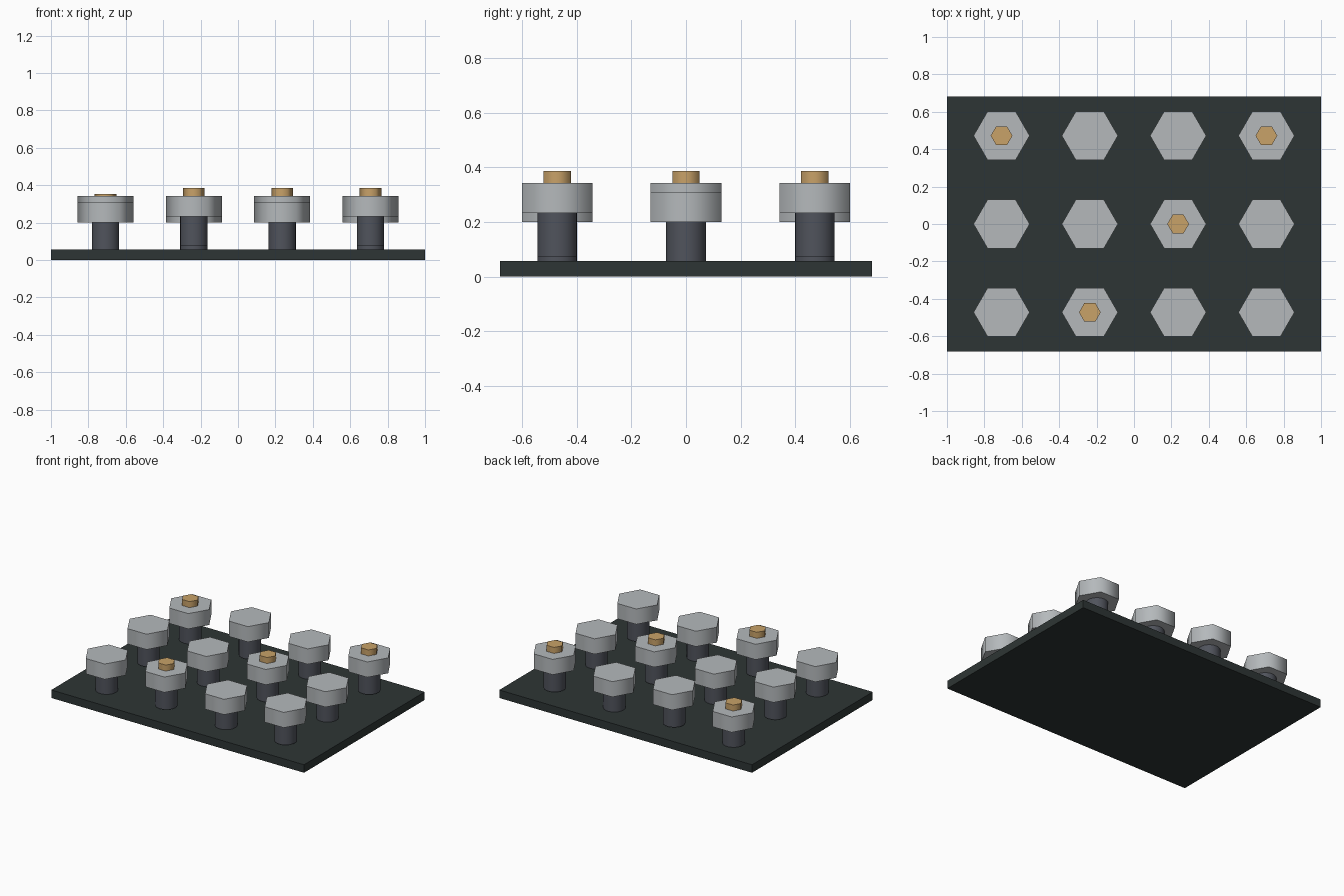
import bpy
from math import radians

cube = bpy.data.objects.get("Cube")
if cube:
    bpy.data.objects.remove(cube, do_unlink=True)


def make_material(name, rgb):
    mat = bpy.data.materials.new(name)
    mat.use_nodes = True
    mat.diffuse_color = (*rgb, 1)
    bsdf = next(n for n in mat.node_tree.nodes if n.type == 'BSDF_PRINCIPLED')
    bsdf.inputs["Base Color"].default_value = (*rgb, 1)
    return mat


plate_mat = make_material("dark green grey", (0.027, 0.036, 0.035))
stem_mat = make_material("dark steel", (0.08, 0.087, 0.107))
head_mat = make_material("light steel", (0.46, 0.485, 0.5))
tip_mat = make_material("brass", (0.58, 0.36, 0.14))


def prism(name, sides, radius, x, y, bottom, top, mat):
    """Upright prism with a corner on +x, rounded sides and flat caps."""
    bpy.ops.mesh.primitive_cylinder_add(
        vertices=sides, radius=radius, depth=top - bottom,
        location=(x, y, (bottom + top) / 2), rotation=(0, 0, radians(90)))
    obj = bpy.context.object
    obj.name = name
    obj.data.materials.append(mat)
    bpy.ops.object.shade_smooth_by_angle(angle=radians(70))
    return obj


# Base plate
PLATE_TOP = 0.057
bpy.ops.mesh.primitive_cube_add(size=1, location=(0, 0, PLATE_TOP / 2))
plate = bpy.context.object
plate.name = "base_plate"
plate.scale = (2, 1.364, PLATE_TOP)
bpy.ops.object.transform_apply(location=False, rotation=False, scale=True)
plate.data.materials.append(plate_mat)

# Grid of pistons, every other one raised, a few carrying a brass tip
SPACING = 0.472
LIFT = 0.033
TIPPED = {(1, 0), (2, 1), (0, 2), (3, 2)}

for row in range(3):
    for col in range(4):
        x = (col - 1.5) * SPACING
        y = (row - 1) * SPACING
        lift = LIFT * ((row + col) % 2)
        label = f"{row + 1}_{col + 1}"
        prism(f"stem_{label}", 24, 0.073, x, y, 0.041 + lift, 0.205 + lift, stem_mat)
        prism(f"hex_head_{label}", 6, 0.15, x, y, 0.2 + lift, 0.31 + lift, head_mat)
        if (col, row) in TIPPED:
            prism(f"hex_tip_{label}", 6, 0.058, x, y, 0.305 + lift, 0.353 + lift, tip_mat)
